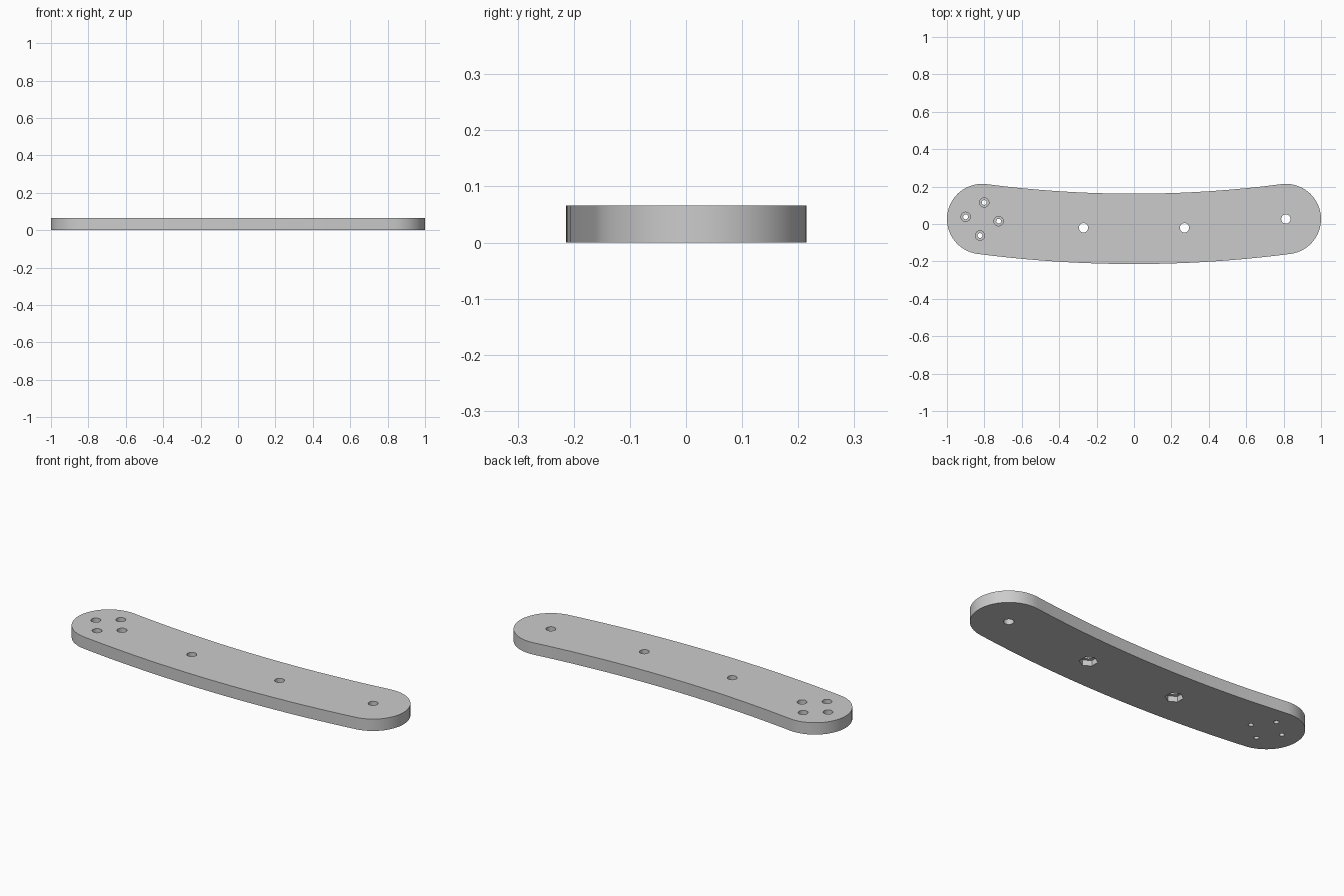
import bpy, bmesh, math
from mathutils import Vector

THICK = 0.066        # plate thickness
HALF_W = 0.188       # half width, also end radius
MID_Y = -0.026       # centre line height at the middle
BEND_R = 6.3         # radius of the bent centre line
SWEEP = math.asin(0.812 / BEND_R)

if "Cube" in bpy.data.objects:
    bpy.data.objects.remove(bpy.data.objects["Cube"])

grey = bpy.data.materials.new("plain grey")
grey.use_nodes = True
colour = (0.6, 0.6, 0.6, 1)
grey.diffuse_color = colour
grey.node_tree.nodes["Principled BSDF"].inputs["Base Color"].default_value = colour


def on_arc(angle, offset=0.0):
    """Point on the bent centre line, offset outwards (towards the front)."""
    r = BEND_R + offset
    return Vector((r * math.sin(angle), MID_Y + BEND_R - r * math.cos(angle)))


def prism(name, points, z0, z1):
    """Extrude a flat outline from z0 to z1."""
    bm = bmesh.new()
    face = bm.faces.new([bm.verts.new((p.x, p.y, z0)) for p in points])
    up = bmesh.ops.extrude_face_region(bm, geom=[face])["geom"]
    bmesh.ops.translate(bm, vec=(0, 0, z1 - z0),
                        verts=[g for g in up if isinstance(g, bmesh.types.BMVert)])
    bmesh.ops.recalc_face_normals(bm, faces=bm.faces)
    mesh = bpy.data.meshes.new(name)
    bm.to_mesh(mesh)
    bm.free()
    mesh.materials.append(grey)
    obj = bpy.data.objects.new(name, mesh)
    bpy.context.collection.objects.link(obj)
    return obj


def ring(centre, radius, sides, turn=0.0):
    return [centre + radius * Vector((math.cos(a), math.sin(a)))
            for a in (turn + math.tau * i / sides for i in range(sides))]


# Bent plate outline: front arc, left end, back arc, right end
steps, cap = 32, 32
left_c, right_c = on_arc(SWEEP), on_arc(-SWEEP)
outline = [on_arc(SWEEP * (2 * i / steps - 1), HALF_W) for i in range(steps)]
outline += [left_c + HALF_W * Vector((math.cos(a), math.sin(a)))
            for a in (SWEEP - math.pi / 2 + math.pi * i / cap for i in range(cap))]
outline += [on_arc(SWEEP * (1 - 2 * i / steps), -HALF_W) for i in range(steps)]
outline += [right_c + HALF_W * Vector((math.cos(a), math.sin(a)))
            for a in (math.pi / 2 - SWEEP + math.pi * i / cap for i in range(cap))]
plate = prism("bent_arm_plate", outline, 0, THICK)

cutters = []


def cut(points, z0, z1):
    cutters.append(prism("hole_cutter", points, z0, z1))


# Pivot hole at the left end
cut(ring(left_c, 0.025, 32), -0.1, 0.2)

# Middle bolt holes with hexagonal nut pockets underneath
for side in (-1, 1):
    centre = on_arc(side * math.asin(0.27 / BEND_R))
    cut(ring(centre, 0.025, 32), -0.1, 0.2)
    cut(ring(centre, 0.046, 6, math.pi / 6), -0.1, 0.03)

# Four counterbored screw holes around the right end
for centre in ring(right_c, 0.089, 4, -SWEEP):
    cut(ring(centre, 0.013, 24), -0.1, 0.2)
    cut(ring(centre, 0.025, 32), 0.03, 0.2)

# Cut all holes, then remove the cutters
bpy.context.view_layer.objects.active = plate
for cutter in cutters:
    cutter.hide_render = True
    mod = plate.modifiers.new("hole", "BOOLEAN")
    mod.operation, mod.solver, mod.object = "DIFFERENCE", "EXACT", cutter
    bpy.ops.object.modifier_apply(modifier=mod.name)
    bpy.data.objects.remove(cutter)

bpy.ops.object.select_all(action="DESELECT")
plate.select_set(True)
bpy.ops.object.shade_smooth_by_angle(angle=math.radians(30))
